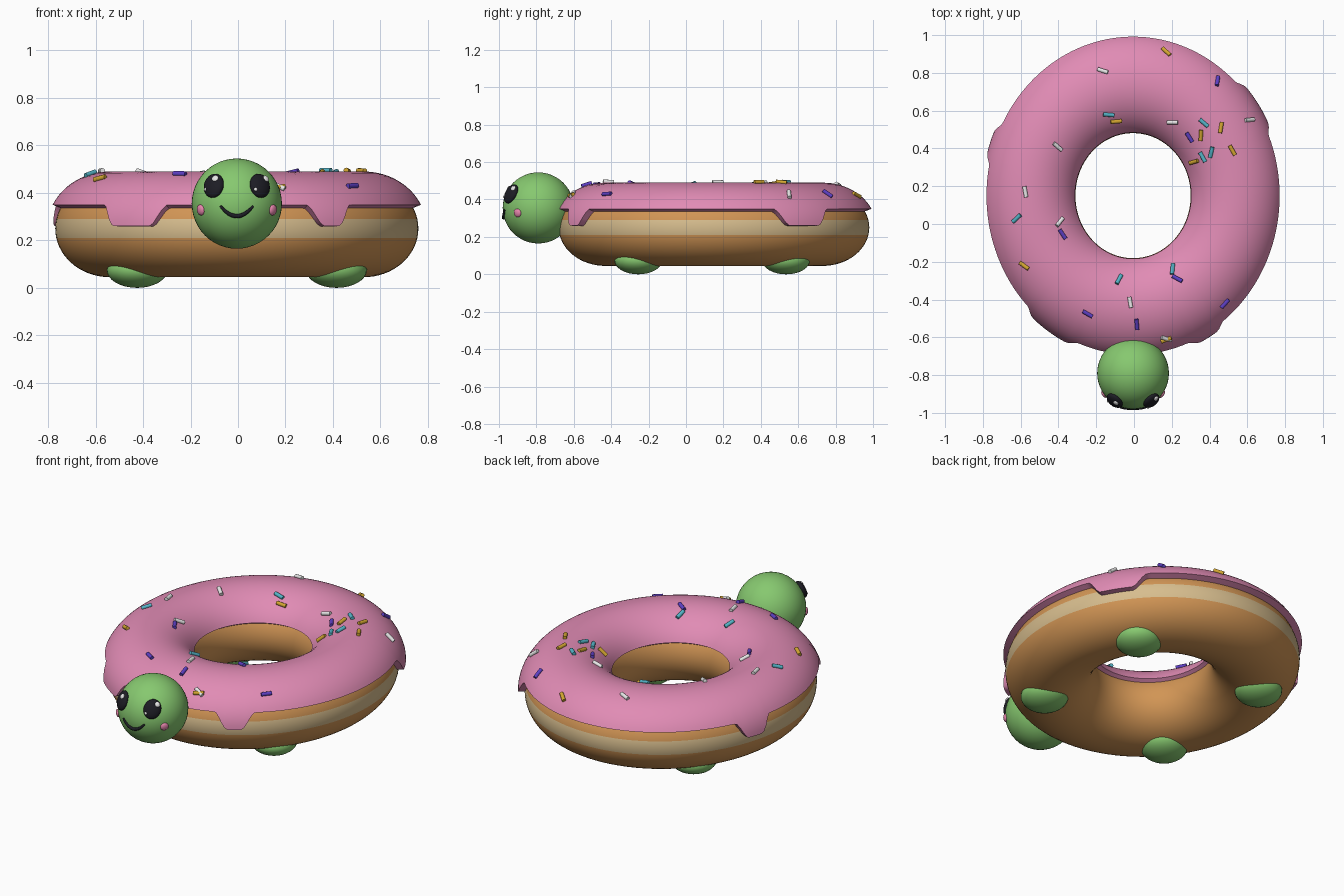
import bpy, bmesh, math
from mathutils import Vector, Matrix

if "Cube" in bpy.data.objects:
    bpy.data.objects.remove(bpy.data.objects["Cube"])

CX, CY, SY = -0.005, 0.15, 1.085      # ring centre and its stretch along y
R, ZC = 0.535, 0.25                   # tube centre radius and height
BODY_A, BODY_B = 0.23, 0.205          # dough section half sizes
ICE_OUT, ICE_IN, ICE_B = 0.265, 0.25, 0.24   # icing section half sizes


def mat(name, *rgb):
    m = bpy.data.materials.new(name)
    m.diffuse_color = (*rgb, 1)
    m.use_nodes = True
    m.node_tree.nodes["Principled BSDF"].inputs["Base Color"].default_value = m.diffuse_color
    return m


dough = mat("dough brown", 0.64, 0.30, 0.09)
cream = mat("cream", 0.68, 0.51, 0.27)
pink = mat("icing pink", 0.75, 0.26, 0.46)
green = mat("skin green", 0.24, 0.58, 0.16)
black = mat("black", 0.012, 0.012, 0.018)
white = mat("white", 0.80, 0.80, 0.80)
cheek_pink = mat("cheek pink", 0.80, 0.24, 0.42)
yellow = mat("yellow", 0.65, 0.38, 0.03)
blue = mat("blue", 0.09, 0.46, 0.58)
purple = mat("purple", 0.11, 0.05, 0.55)


def smooth(ob, angle=40):
    bpy.ops.object.select_all(action='DESELECT')
    ob.select_set(True)
    bpy.context.view_layer.objects.active = ob
    bpy.ops.object.shade_smooth_by_angle(angle=math.radians(angle))


def finish(bm, name, *mats):
    bmesh.ops.recalc_face_normals(bm, faces=bm.faces)
    me = bpy.data.meshes.new(name)
    bm.to_mesh(me)
    bm.free()
    for m in mats:
        me.materials.append(m)
    ob = bpy.data.objects.new(name, me)
    bpy.context.collection.objects.link(ob)
    smooth(ob)
    return ob


def ring(name, section, segs, mats, rule=lambda j: 0):
    """Sweep the closed section(t) -> [(r, z)] around the stretched ring."""
    bm = bmesh.new()
    rows = []
    for i in range(segs):
        t = 2 * math.pi * i / segs
        rows.append([bm.verts.new((CX + r * math.cos(t), CY + SY * r * math.sin(t), z))
                     for r, z in section(t)])
    n = len(rows[0])
    for i in range(segs):
        a, b = rows[i], rows[(i + 1) % segs]
        for j in range(n):
            k = (j + 1) % n
            bm.faces.new((a[j], b[j], b[k], a[k])).material_index = rule(j)
    return finish(bm, name, *mats)


# Dough ring with a cream stripe around the outside
N = 64
body_section = [(R + BODY_A * math.cos(2 * math.pi * j / N),
                 ZC + BODY_B * math.sin(2 * math.pi * j / N)) for j in range(N)]
ring("dough_ring", lambda t: body_section, 128, (dough, cream),
     lambda j: 1 if j < 2 or j >= N - 2 else 0)

# Icing shell with four drips: (angle, half width at bottom, half width at top)
DRIPS = [(34, 6, 12), (161, 3, 8), (236, 6.5, 12), (300, 2.5, 8)]


def edge_height(t):
    z = 0.35
    for c, lo, hi in DRIPS:
        d = abs(math.degrees(t) - c)
        f = min(1, max(0, (hi - d) / (hi - lo)))
        z -= 0.09 * f * f * (3 - 2 * f)
    return z


def icing_section(t):
    end = math.asin((edge_height(t) - ZC) / ICE_B)
    start = math.pi - math.asin(0.10 / ICE_B)
    pts = []
    for j in range(29):
        p = start + (end - start) * j / 28
        a = ICE_OUT if math.cos(p) > 0 else ICE_IN
        pts.append((R + a * math.cos(p), ZC + ICE_B * math.sin(p)))
    for j in range(9):                # hidden underside, just inside the dough
        p = end + (start - end) * j / 8
        pts.append((R + 0.96 * BODY_A * math.cos(p), ZC + 0.96 * ICE_B * 0.87 * math.sin(p)))
    return pts


ring("icing", icing_section, 288, (pink,))

# Sprinkles lying on the icing: x, y, heading in degrees
SPRINKLES = {
    "yellow": (yellow, [(.17, .91, -55), (-.095, .545, 0), (.355, .47, 85), (.46, .51, 80),
                        (.52, .39, -60), (.32, .33, 20), (-.58, -.22, -30), (.17, -.61, 25)]),
    "white": (white, [(-.165, .81, -20), (-.405, .41, -40), (.205, .54, 5), (.61, .55, 15),
                      (-.575, .17, -80), (-.395, .01, 45), (-.02, -.415, -80), (.17, -.605, -30)]),
    "blue": (blue, [(-.135, .58, -10), (.37, .535, -40), (.41, .38, 75), (.365, .355, -60),
                    (-.62, .03, 40), (-.08, -.295, 65), (.205, -.24, 90)]),
    "purple": (purple, [(.44, .755, 70), (.295, .46, -60), (-.38, -.055, -55), (.23, -.29, -30),
                        (-.245, -.475, -30), (.015, -.53, -85), (.48, -.42, 50)]),
}
for name, (m, items) in SPRINKLES.items():
    bm = bmesh.new()
    for x, y, deg in items:
        u = Vector((x - CX, (y - CY) / SY))
        d = u.length - R
        u.normalize()
        a = ICE_OUT if d > 0 else ICE_IN
        h = ICE_B * math.sqrt(max(0.02, 1 - (d / a) ** 2))
        g = d / a ** 2
        nrm = Vector((g * u.x, g * u.y / SY, h / ICE_B ** 2)).normalized()
        axis = Vector((math.cos(math.radians(deg)), math.sin(math.radians(deg)), 0))
        axis = (axis - nrm * axis.dot(nrm)).normalized()
        pos = Vector((x, y, ZC + h)) + nrm * 0.005
        rot = axis.to_track_quat('Z', 'Y').to_matrix().to_4x4()
        bmesh.ops.create_cone(bm, cap_ends=True, segments=10, radius1=0.011, radius2=0.011,
                              depth=0.058, matrix=Matrix.Translation(pos) @ rot)
    finish(bm, name + "_sprinkles", m)


def ball(name, loc, scale, m, rot=None, seg=32):
    bpy.ops.mesh.primitive_uv_sphere_add(segments=seg, ring_count=seg // 2, radius=1, location=loc)
    ob = bpy.context.object
    ob.name = name
    ob.scale = scale
    if rot:
        ob.rotation_euler = rot
    ob.data.materials.append(m)
    smooth(ob, 180)
    return ob


# Head
HEAD, HR = Vector((CX, -0.79, 0.355)), 0.19
ball("head", HEAD, (HR, HR, HR), green, seg=48)


def on_head(x, z, lift=0.0):
    """Point on the face at offset x, z, and the rotation that faces outward."""
    v = Vector((x, -math.sqrt(HR ** 2 - x * x - z * z), z)).normalized()
    return HEAD + v * (HR + lift), v.to_track_quat('Z', 'Y').to_euler()


# Eyes and cheeks, mirrored; highlights sit on the same side of both eyes
for s, side in ((-1, "left"), (1, "right")):
    p, e = on_head(s * 0.097, 0.075)
    eye = ball(side + "_eye", p, (0.047, 0.055, 0.024), black, e)
    eye.rotation_euler = (e.to_matrix() @ Matrix.Rotation(s * -0.35, 3, 'Z')).to_euler()
    p, e = on_head(s * 0.097 + 0.014, 0.095, 0.019)
    ball(side + "_eye_highlight", p, (0.015, 0.015, 0.008), white, e, 16)
    p, e = on_head(s * 0.097 - 0.024, 0.055, 0.017)
    ball(side + "_eye_glint", p, (0.008, 0.008, 0.006), white, e, 16)
    p, e = on_head(s * 0.152, -0.027)
    ball(side + "_cheek", p, (0.023, 0.023, 0.012), cheek_pink, e, 20)

# Smiling mouth: a bent tube, thinner at its ends
cu = bpy.data.curves.new("mouth_path", 'CURVE')
cu.dimensions = '3D'
cu.bevel_depth = 0.009
cu.bevel_resolution = 3
cu.use_fill_caps = True
sp = cu.splines.new('POLY')
sp.points.add(16)
for i, pt in enumerate(sp.points):
    k = i / 8 - 1
    p, _ = on_head(0.068 * k, -0.052 + 0.042 * k * k, 0.003)
    pt.co = (*p, 1)
    pt.radius = 1.0 - 0.45 * k * k
tmp = bpy.data.objects.new("mouth_path", cu)
bpy.context.collection.objects.link(tmp)
bpy.ops.object.select_all(action='DESELECT')
tmp.select_set(True)
bpy.context.view_layer.objects.active = tmp
bpy.ops.object.convert(target='MESH')
mouth = bpy.context.object
mouth.name = "mouth"
mouth.data.materials.append(black)
smooth(mouth)

# Four feet
for s, side in ((-1, "left"), (1, "right")):
    for y, end in ((-0.255, "front"), (0.535, "back")):
        ball(f"{end}_{side}_foot", (CX + s * 0.42, y, 0.075), (0.128, 0.128, 0.075), green)
